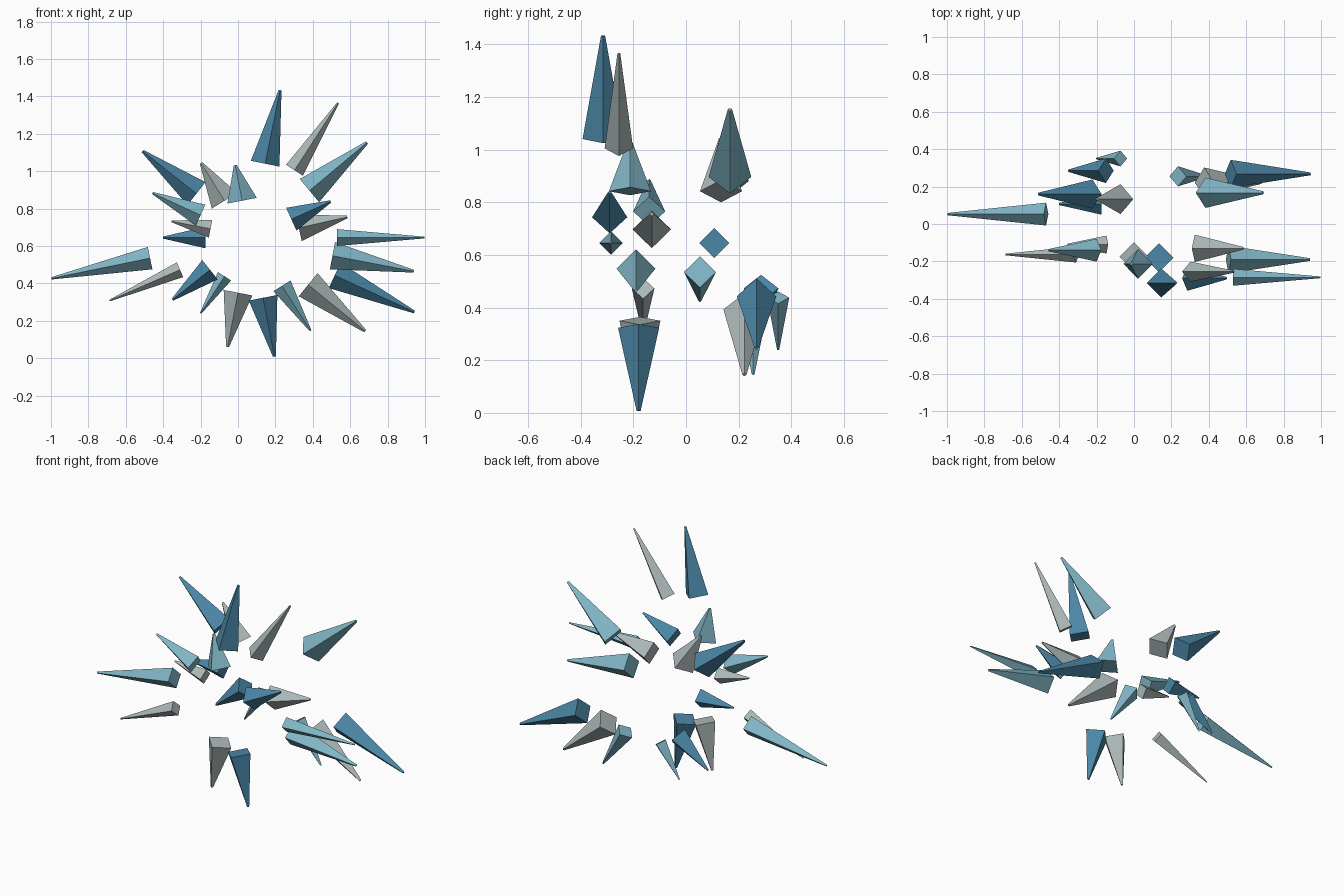
import bpy, bmesh
from mathutils import Vector, Matrix

# Three crystal colours
def mat(name, col):
    m = bpy.data.materials.new(name)
    m.diffuse_color = (*col, 1)
    return m

MATS = {'b': mat('blue', (0.07, 0.24, 0.38)),
        'l': mat('light_blue', (0.22, 0.47, 0.57)),
        'g': mat('grey', (0.42, 0.49, 0.49))}

# Square-section tapering shard lying in a plane of constant y, one corner facing front
def shard(i, colour, y, r, base, tip):
    b, t = Vector((base[0], y, base[1])), Vector((tip[0], y, tip[1]))
    axis = t - b
    d = axis.normalized()
    side = Vector((0, 1, 0))
    rot = Matrix((side.cross(d), side, d)).transposed().to_4x4()
    bm = bmesh.new()
    bmesh.ops.create_cone(bm, cap_ends=True, segments=4, radius1=r,
                          radius2=r * 0.1, depth=axis.length,
                          matrix=Matrix.Translation((b + t) / 2) @ rot)
    bmesh.ops.recalc_face_normals(bm, faces=bm.faces)
    me = bpy.data.meshes.new('ice_shard_%02d' % i)
    bm.to_mesh(me)
    bm.free()
    me.materials.append(MATS[colour])
    bpy.context.collection.objects.link(bpy.data.objects.new(me.name, me))

# Ring of shards clockwise from the top: colour, y, radius, base (x, z), tip (x, z)
SHARDS = [
    ('b', -.315, .078, (.145, 1.04), (.225, 1.433)),
    ('g', -.255, .054, (.302, 1.005), (.535, 1.365)),
    ('l', .167, .081, (.382, .896), (.69, 1.153)),
    ('b', -.29, .067, (.285, .743), (.495, .838)),
    ('g', -.13, .073, (.325, .697), (.584, .755)),
    ('l', -.285, .045, (.53, .645), (.997, .645)),
    ('l', -.19, .074, (.505, .548), (.94, .465)),
    ('b', .268, .075, (.517, .443), (.943, .247)),
    ('g', .222, .08, (.375, .393), (.68, .145)),
    ('l', .255, .054, (.235, .387), (.388, .147)),
    ('b', -.18, .078, (.134, .323), (.195, .008)),
    ('g', -.175, .078, (0, .35), (-.056, .06)),
    ('l', .35, .042, (-.072, .438), (-.2, .24)),
    ('b', .285, .066, (-.15, .473), (-.35, .313)),
    ('g', -.163, .043, (-.31, .473), (-.687, .308)),
    ('l', .053, .061, (-.47, .535), (-.997, .427)),
    ('b', .107, .057, (-.175, .645), (-.4, .645)),
    ('g', -.11, .048, (-.147, .692), (-.355, .732)),
    ('l', -.14, .061, (-.2, .765), (-.457, .883)),
    ('b', .16, .078, (-.222, .88), (-.51, 1.107)),
    ('g', .133, .08, (-.072, .842), (-.197, 1.043)),
    ('l', -.213, .08, (.022, .842), (-.015, 1.032)),
]
for i, s in enumerate(SHARDS, 1):
    shard(i, *s)
